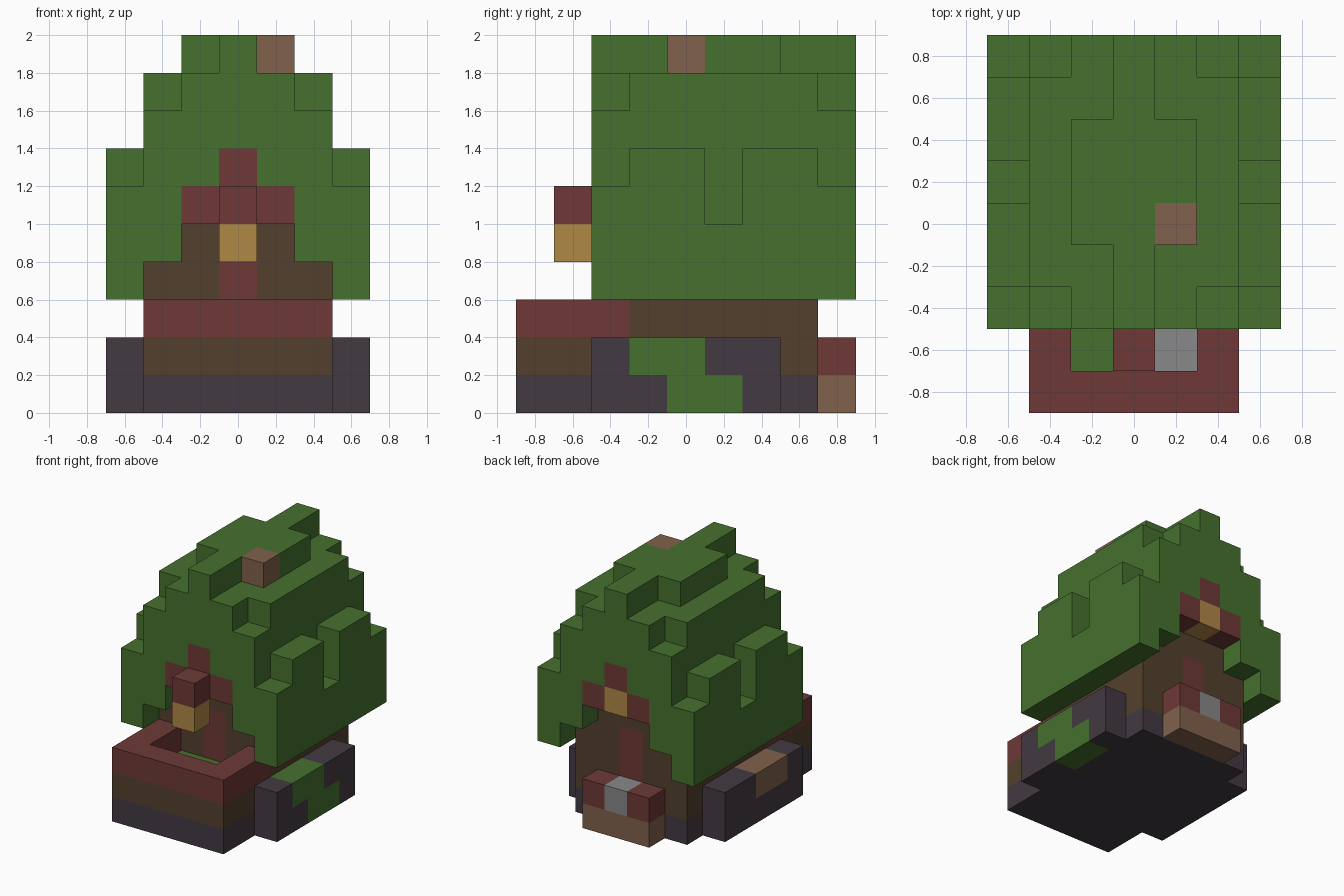
import bpy
import bmesh
from mathutils import Vector

cube = bpy.data.objects.get("Cube")
if cube:
    bpy.data.objects.remove(cube, do_unlink=True)

CELL = 0.2


def linear(channel):
    c = channel / 255
    return c / 12.92 if c <= 0.04045 else ((c + 0.055) / 1.055) ** 2.4


def material(name, rgb):
    mat = bpy.data.materials.new(name)
    mat.use_nodes = True
    colour = (*[linear(c) for c in rgb], 1)
    mat.diffuse_color = colour
    shader = mat.node_tree.nodes["Principled BSDF"]
    shader.inputs["Base Color"].default_value = colour
    shader.inputs["Roughness"].default_value = 0.9
    return mat


MATS = {
    "green": material("leaf_green", (70, 113, 46)),
    "red": material("barn_red", (109, 57, 54)),
    "brown": material("dark_timber", (83, 64, 45)),
    "slate": material("slate_stone", (66, 58, 66)),
    "tan": material("tan_clay", (128, 97, 76)),
    "gold": material("lamp_gold", (176, 136, 69)),
    "grey": material("light_grey", (136, 136, 136)),
}
COLOURS = list(MATS)
cells = {}


def block(part, colour, xs, ys, zs):
    """Fill an inclusive range of grid cells; later blocks replace earlier ones."""
    for x in range(xs[0], xs[1] + 1):
        for y in range(ys[0], ys[1] + 1):
            for z in range(zs[0], zs[1] + 1):
                cells[x, y, z] = (part, colour)


def one(part, colour, x, y, z):
    block(part, colour, (x, x), (y, y), (z, z))


# Foundation, timber course and front deck with a U-shaped rail
block("foundation", "slate", (-2, 2), (-4, 3), (0, 0))
block("timber_course", "brown", (-2, 2), (-4, 3), (1, 1))
block("deck_rail", "red", (-2, 2), (-4, -4), (2, 2))
for x in (-2, 2):
    block("deck_rail", "red", (x, x), (-3, -2), (2, 2))
block("deck_floor", "green", (-1, 1), (-3, -2), (1, 1))
one("deck_floor", "grey", 1, -3, 1)

# Side stones, with moss on one and clay on the other
for x, name in ((3, "left_stone"), (-3, "right_stone")):
    block(name, "slate", (x, x), (-2, 2), (0, 1))
block("left_stone", "green", (3, 3), (0, 1), (0, 0))
block("left_stone", "green", (3, 3), (-1, 0), (1, 1))
block("right_stone", "tan", (-3, -3), (-1, 0), (1, 1))

# Back step
block("back_step", "tan", (-1, 1), (4, 4), (0, 0))
block("back_step", "red", (-1, 1), (4, 4), (1, 1))
one("back_step", "grey", 0, 4, 1)

# Walls with a stepped gable, and a door at each end
block("walls", "brown", (-2, 2), (-1, 3), (2, 3))
block("walls", "brown", (-1, 1), (-1, 3), (4, 4))
block("front_door", "red", (0, 0), (-1, -1), (2, 3))
block("back_door", "red", (0, 0), (3, 3), (2, 3))

# Roof: stepped tiers, lower at the front and back ends
for side in (-1, 1):
    eave, mid, top = (3 * side,) * 2, (2 * side,) * 2, (side,) * 2
    block("roof", "green", eave, (-2, 4), (3, 5))
    block("roof", "green", eave, (-1, 3), (6, 6))
    for z in (5, 6):
        del cells[3 * side, 1, z]
    block("roof", "green", mid, (-2, 4), (4, 7))
    block("roof", "green", mid, (-1, 3), (8, 8))
    block("roof", "green", top, (-2, 4), (5, 8))
    block("roof", "green", top, (0, 2), (9, 9))
block("roof", "green", (0, 0), (-2, 4), (5, 9))
one("chimney", "tan", 1, 0, 9)

# Gable trim and hanging lantern
for y, name in ((-2, "front_gable_trim"), (4, "back_gable_trim")):
    block(name, "red", (-1, 1), (y, y), (5, 5))
    one(name, "red", 0, y, 6)
    one(name, "gold", 0, y, 5)
one("lantern", "gold", 0, -3, 4)
one("lantern", "red", 0, -3, 5)


def build(part):
    """Make one object from the exposed faces of a part's cells."""
    bm = bmesh.new()
    used = []
    for cell, (owner, colour) in cells.items():
        if owner != part:
            continue
        if colour not in used:
            used.append(colour)
        centre = Vector((cell[0], cell[1], cell[2] + 0.5))
        for axis in range(3):
            for sign in (-1, 1):
                step = [0, 0, 0]
                step[axis] = sign
                if tuple(c + s for c, s in zip(cell, step)) in cells:
                    continue
                n = Vector(step)
                u = Vector([float(i == (axis + 1) % 3) for i in range(3)])
                v = n.cross(u)
                corners = [n + u + v, n - u + v, n - u - v, n + u - v]
                face = bm.faces.new(
                    [bm.verts.new((centre + c / 2) * CELL) for c in corners])
                face.material_index = used.index(colour)
    # Join the cells, then merge flat areas of one colour
    bmesh.ops.remove_doubles(bm, verts=bm.verts[:], dist=0.001)
    bmesh.ops.dissolve_limit(bm, angle_limit=0.01, verts=bm.verts[:],
                             edges=bm.edges[:], delimit={"MATERIAL"})
    mesh = bpy.data.meshes.new(part)
    bm.to_mesh(mesh)
    bm.free()
    for colour in used:
        mesh.materials.append(MATS[colour])
    bpy.context.collection.objects.link(bpy.data.objects.new(part, mesh))


for part in dict.fromkeys(owner for owner, _ in cells.values()):
    build(part)
